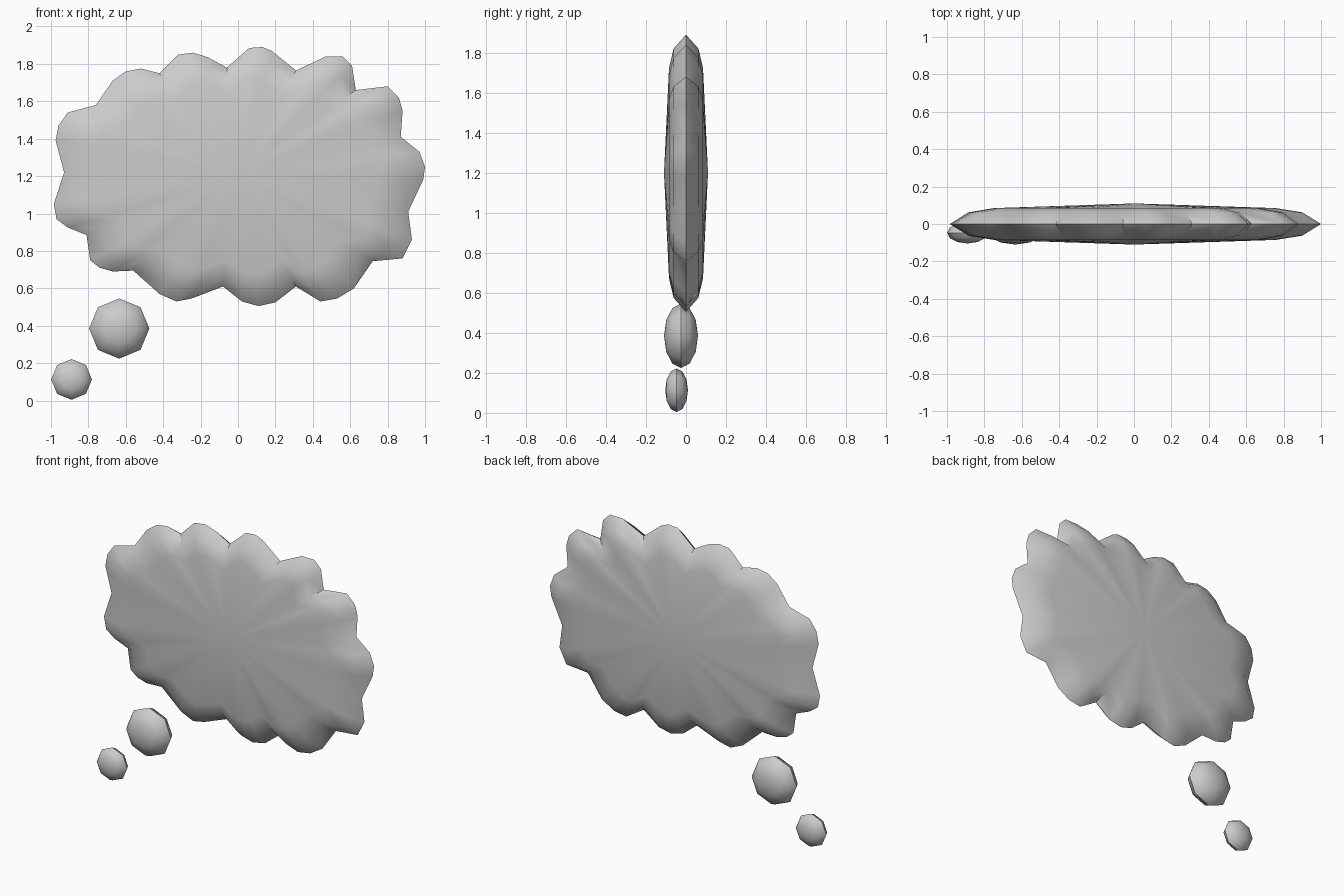
import bpy, bmesh, math
from mathutils import Matrix, Vector

if "Cube" in bpy.data.objects:
    bpy.data.objects.remove(bpy.data.objects["Cube"])

CENTRE = Vector((0.0, 0.0, 1.2))

# Scalloped cloud outline (x, z), counter-clockwise from the right
OUTLINE = [
    (1.0, 1.25), (.97, 1.33), (.87, 1.41), (.88, 1.55), (.86, 1.62), (.80, 1.68),
    (.63, 1.66), (.61, 1.79), (.56, 1.84), (.47, 1.84), (.31, 1.765), (.18, 1.87),
    (.13, 1.89), (.06, 1.885), (-.06, 1.78), (-.16, 1.835), (-.24, 1.86), (-.32, 1.85),
    (-.42, 1.75), (-.52, 1.775), (-.60, 1.76), (-.67, 1.71), (-.76, 1.58), (-.91, 1.54),
    (-.96, 1.47), (-.975, 1.39), (-.93, 1.22), (-.985, 1.05), (-.97, .97), (-.91, .925),
    (-.81, .885), (-.79, .75), (-.74, .71), (-.67, .69), (-.56, .695), (-.42, .57),
    (-.33, .53), (-.25, .545), (-.08, .61), (.02, .53), (.11, .505), (.20, .525),
    (.31, .61), (.44, .53), (.53, .545), (.62, .60), (.72, .745), (.88, .76),
    (.93, .86), (.91, 1.01), (.99, 1.18)]

# Pillow profile: (scale towards the centre, half thickness)
PROFILE = [(.90, .062), (.76, .085)]
CROWN = .11


def finish(bm, name):
    bmesh.ops.recalc_face_normals(bm, faces=bm.faces)
    me = bpy.data.meshes.new(name)
    bm.to_mesh(me)
    bm.free()
    ob = bpy.data.objects.new(name, me)
    bpy.context.collection.objects.link(ob)
    bpy.ops.object.select_all(action='DESELECT')
    bpy.context.view_layer.objects.active = ob
    ob.select_set(True)
    bpy.ops.object.shade_smooth_by_angle(angle=math.radians(45))
    return ob


# Main cloud: rim ring, two inner rings and a centre point on each side
bm = bmesh.new()
n = len(OUTLINE)
rim = [bm.verts.new((x, 0, z)) for x, z in OUTLINE]
for side in (-1, 1):
    prev = rim
    for s, t in PROFILE:
        ring = []
        for x, z in OUTLINE:
            p = CENTRE + (Vector((x, 0, z)) - CENTRE) * s
            ring.append(bm.verts.new((p.x, side * t, p.z)))
        for i in range(n):
            j = (i + 1) % n
            bm.faces.new((prev[i], prev[j], ring[j], ring[i]))
        prev = ring
    tip = bm.verts.new((CENTRE.x, side * CROWN, CENTRE.z))
    for i in range(n):
        bm.faces.new((prev[i], prev[(i + 1) % n], tip))
finish(bm, "thought_cloud")


# Trailing bubbles: flattened eight-sided balls with poles facing front and back
def bubble(name, loc, r, half_y):
    bm = bmesh.new()
    m = (Matrix.Translation(loc) @ Matrix.Diagonal((r, half_y, r, 1))
         @ Matrix.Rotation(math.pi / 2, 4, 'X'))
    bmesh.ops.create_uvsphere(bm, u_segments=8, v_segments=6, radius=1, matrix=m)
    finish(bm, name)


bubble("large_bubble", (-.635, -.025, .385), .161, .085)
bubble("small_bubble", (-.89, -.047, .113), .109, .057)
